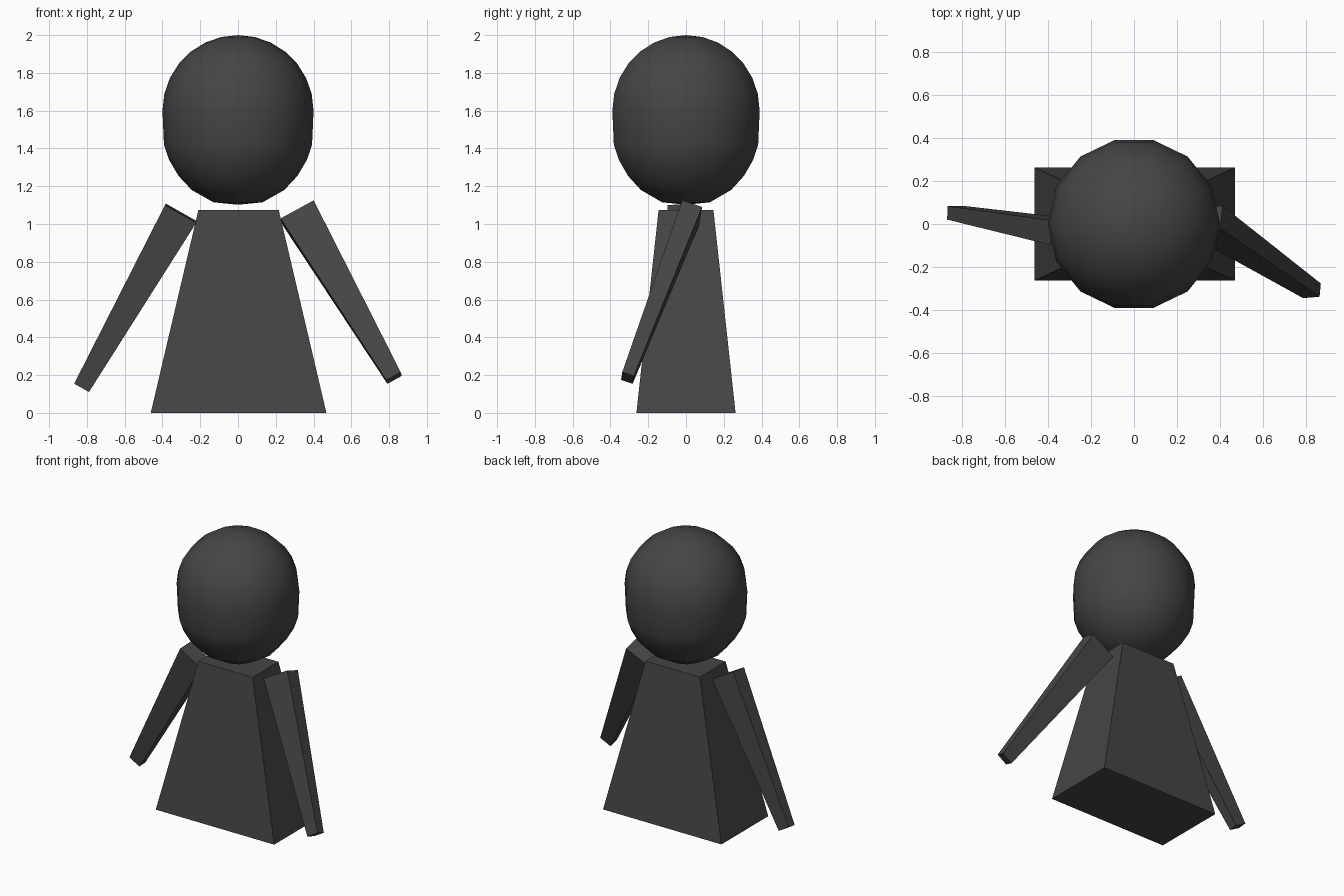
import bpy, bmesh, math
from mathutils import Vector

if "Cube" in bpy.data.objects:
    bpy.data.objects.remove(bpy.data.objects["Cube"])

dark = bpy.data.materials.new("dark_grey")
dark.diffuse_color = (0.06, 0.06, 0.06, 1)
dark.use_nodes = True
dark.node_tree.nodes["Principled BSDF"].inputs["Base Color"].default_value = dark.diffuse_color


def make(name, verts, faces, smooth=False):
    mesh = bpy.data.meshes.new(name)
    mesh.from_pydata(verts, [], faces)
    bm = bmesh.new()
    bm.from_mesh(mesh)
    bmesh.ops.recalc_face_normals(bm, faces=bm.faces)
    for f in bm.faces:
        f.smooth = smooth
    bm.to_mesh(mesh)
    bm.free()
    mesh.materials.append(dark)
    obj = bpy.data.objects.new(name, mesh)
    bpy.context.collection.objects.link(obj)
    return obj


def tapered_box(name, top, bottom, depth_hint, top_size, bottom_size):
    """Box running from top to bottom centre; sizes are (width, depth)."""
    top, bottom = Vector(top), Vector(bottom)
    axis = (bottom - top).normalized()
    wide = axis.cross(Vector(depth_hint)).normalized()
    deep = wide.cross(axis)
    verts = []
    for c, (w, d) in ((top, top_size), (bottom, bottom_size)):
        for sx, sy in ((-1, -1), (1, -1), (1, 1), (-1, 1)):
            verts.append(c + wide * (sx * w / 2) + deep * (sy * d / 2))
    faces = [(0, 1, 2, 3), (4, 5, 6, 7)]
    faces += [(i, (i + 1) % 4, (i + 1) % 4 + 4, i + 4) for i in range(4)]
    return make(name, verts, faces)


# Torso: flared block
tapered_box("torso", (0.003, 0, 1.075), (0.003, 0, 0), (0, 1, 0), (0.425, 0.29), (0.93, 0.525))

# Arms, each swung out at its own angle
tapered_box("right_arm", (0.318, 0.025, 1.06), (0.826, -0.31, 0.185),
            (0.01, 0.105, -0.035), (0.20, 0.111), (0.087, 0.065))
tapered_box("left_arm", (-0.302, -0.04, 1.057), (-0.827, 0.052, 0.135),
            (0.004, 0.12, 0.008), (0.19, 0.115), (0.09, 0.063))

# Head: round dome over a slightly narrower rounded jaw, 14 sides
SIDES = 14
profile = [(0.4 * math.sin(a), 1.6 + 0.4 * math.cos(a))
           for a in (math.radians(90 * i / 7) for i in range(1, 8))]
profile += [(0.392, 1.42), (0.365, 1.34), (0.315, 1.255), (0.245, 1.18), (0.13, 1.115)]
verts = [(r * math.cos(2 * math.pi * k / SIDES), r * math.sin(2 * math.pi * k / SIDES), z)
         for r, z in profile for k in range(SIDES)]
n = len(verts)
verts += [(0, 0, 2.0), (0, 0, 1.102)]
faces = []
for k in range(SIDES):
    j = (k + 1) % SIDES
    faces.append((n, k, j))
    faces.append((n + 1, n - SIDES + j, n - SIDES + k))
    for r in range(len(profile) - 1):
        a, b = r * SIDES, (r + 1) * SIDES
        faces.append((a + k, b + k, b + j, a + j))
make("head", verts, faces, smooth=True)
